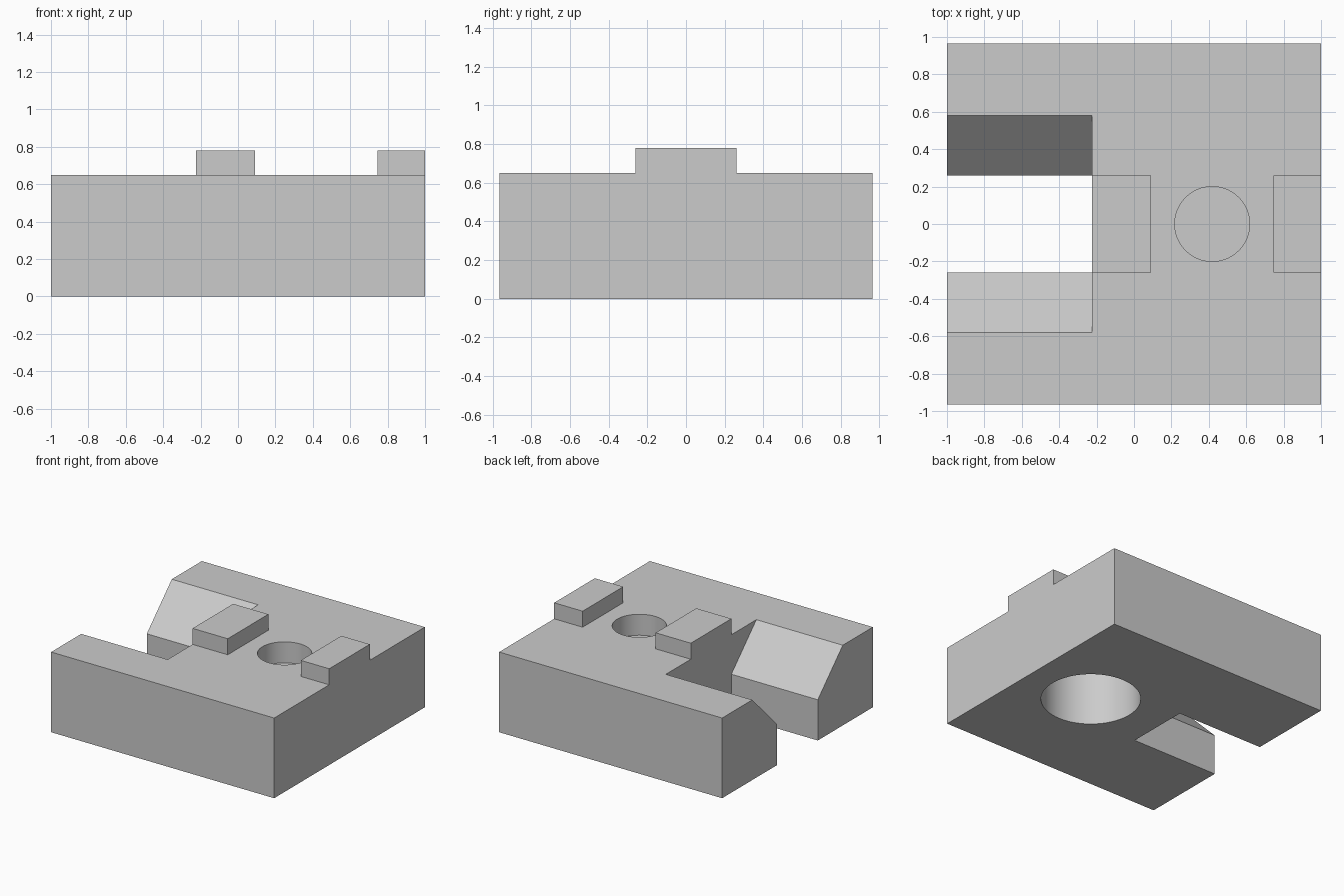
import bpy
import bmesh

if "Cube" in bpy.data.objects:
    bpy.data.objects.remove(bpy.data.objects["Cube"])

# Main dimensions
HALF_X, HALF_Y, TOP = 1.0, 0.965, 0.65
SLOT_END, SLOT_HALF, CHAMFER = -0.225, 0.26, 0.32
HOLE_X = 0.418

grey = bpy.data.materials.new("plain grey")
grey.use_nodes = True
grey.diffuse_color = (0.6, 0.6, 0.6, 1)
grey.node_tree.nodes["Principled BSDF"].inputs["Base Color"].default_value = (0.6, 0.6, 0.6, 1)


def finish(name, bm):
    bmesh.ops.recalc_face_normals(bm, faces=bm.faces)
    mesh = bpy.data.meshes.new(name)
    bm.to_mesh(mesh)
    bm.free()
    mesh.materials.append(grey)
    obj = bpy.data.objects.new(name, mesh)
    bpy.context.collection.objects.link(obj)
    return obj


def prism(name, profile, x0, x1):
    """Extrude a (y, z) profile along x."""
    bm = bmesh.new()
    face = bm.faces.new([bm.verts.new((x0, y, z)) for y, z in profile])
    new = bmesh.ops.extrude_face_region(bm, geom=[face])["geom"]
    verts = [v for v in new if isinstance(v, bmesh.types.BMVert)]
    bmesh.ops.translate(bm, verts=verts, vec=(x1 - x0, 0, 0))
    return finish(name, bm)


def block(name, x0, x1, half_y, z0, z1):
    return prism(name, [(-half_y, z0), (half_y, z0), (half_y, z1), (-half_y, z1)], x0, x1)


def cylinder(name, radius, z0, z1):
    bm = bmesh.new()
    bmesh.ops.create_cone(bm, cap_ends=True, segments=96, radius1=radius,
                          radius2=radius, depth=z1 - z0)
    bmesh.ops.translate(bm, verts=bm.verts, vec=(HOLE_X, 0, (z0 + z1) / 2))
    return finish(name, bm)


def cut(target, cutter):
    mod = target.modifiers.new("cut", "BOOLEAN")
    mod.operation = "DIFFERENCE"
    mod.solver = "EXACT"
    mod.object = cutter
    bpy.context.view_layer.objects.active = target
    bpy.ops.object.modifier_apply(modifier=mod.name)
    bpy.data.objects.remove(cutter)


# Base slab
base = block("base_slab", -HALF_X, HALF_X, HALF_Y, 0, TOP)

# Open slot with 45 degree shoulders along its upper edges
over = 0.1
right_side = [(SLOT_HALF, -over), (SLOT_HALF, TOP - CHAMFER),
              (SLOT_HALF + CHAMFER, TOP), (SLOT_HALF + CHAMFER, TOP + over)]
slot = right_side + [(-y, z) for y, z in reversed(right_side)]
cut(base, prism("slot_cutter", slot, -HALF_X - over, SLOT_END))

# Shallow top recess and wide bottom bore, separated by a thin web
cut(base, cylinder("recess_cutter", 0.2, 0.48, TOP + over))
cut(base, cylinder("bore_cutter", 0.37, -over, 0.46))

# Raised keys on either side of the recess
block("inner_key", SLOT_END, 0.09, SLOT_HALF, TOP, 0.78)
block("outer_key", 0.745, HALF_X, SLOT_HALF, TOP, 0.78)

# Smooth round walls, sharp edges
bpy.ops.object.select_all(action="DESELECT")
base.select_set(True)
bpy.context.view_layer.objects.active = base
bpy.ops.object.shade_smooth_by_angle()
